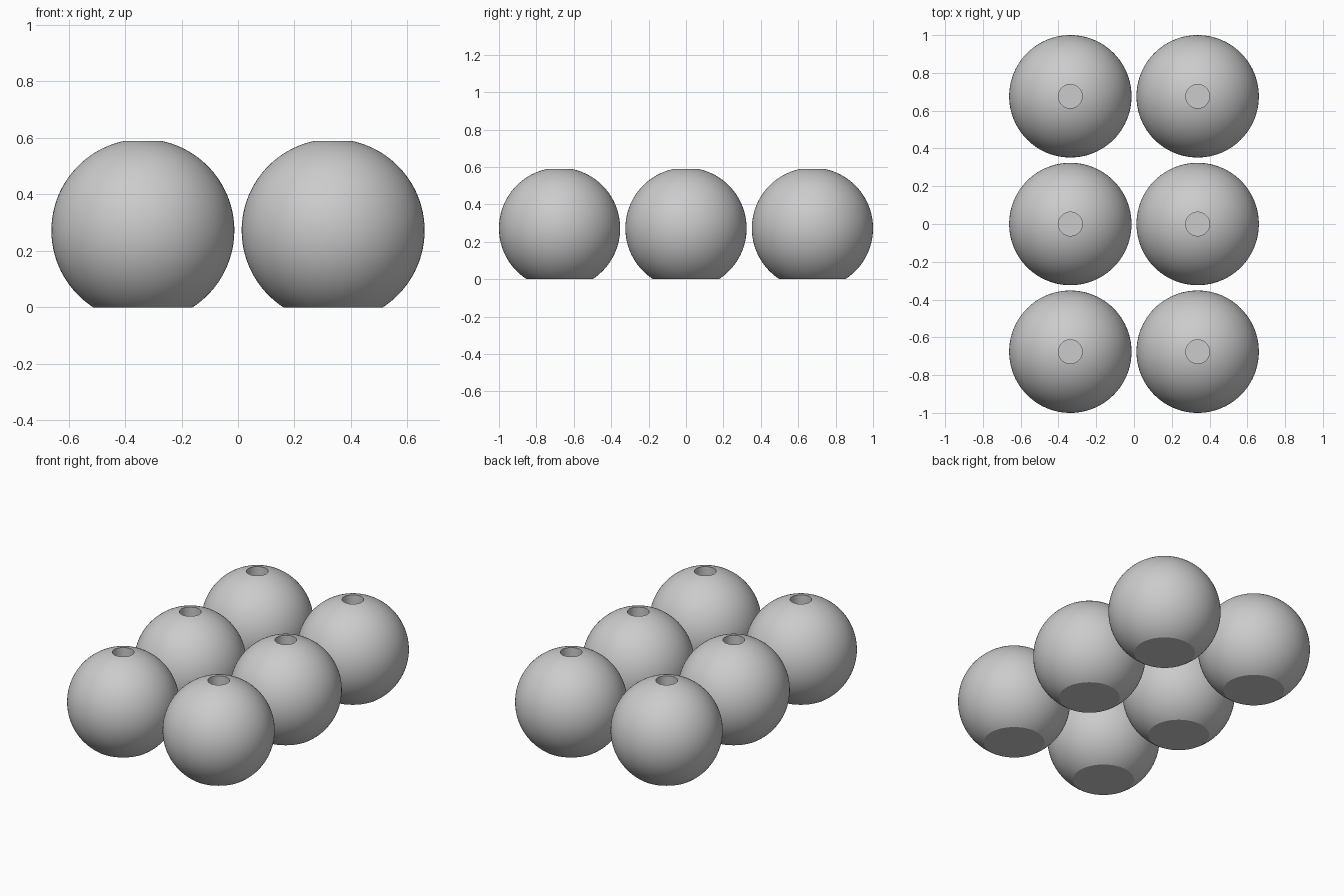
import bpy, bmesh, math

if "Cube" in bpy.data.objects:
    bpy.data.objects.remove(bpy.data.objects["Cube"])

RADIUS, CENTRE_Z = 0.324, 0.272
HOLE_RADIUS, HOLE_DEPTH = 0.063, 0.3
SPACING_X, SPACING_Y = 0.674, 0.676
SEGMENTS, RINGS = 96, 48

grey = bpy.data.materials.new("light_grey")
grey.use_nodes = True
colour = (0.6, 0.6, 0.6, 1)
grey.diffuse_color = colour
grey.node_tree.nodes["Principled BSDF"].inputs["Base Color"].default_value = colour

# Profile: flat base, spherical wall, then a blind hole down from the top
start = math.acos(CENTRE_Z / RADIUS)
end = math.pi - math.asin(HOLE_RADIUS / RADIUS)
profile = [(0, 0)]
for i in range(RINGS + 1):
    a = start + (end - start) * i / RINGS
    profile.append((RADIUS * math.sin(a), CENTRE_Z - RADIUS * math.cos(a)))
floor_z = profile[-1][1] - HOLE_DEPTH
profile += [(HOLE_RADIUS, floor_z), (0, floor_z)]

# Spin the profile into one ball
bm = bmesh.new()
verts = [bm.verts.new((r, 0, z)) for r, z in profile]
edges = [bm.edges.new(pair) for pair in zip(verts, verts[1:])]
bmesh.ops.spin(bm, geom=verts + edges, cent=(0, 0, 0), axis=(0, 0, 1),
               angle=math.tau, steps=SEGMENTS, use_merge=True)
bmesh.ops.remove_doubles(bm, verts=bm.verts, dist=0.0001)
bmesh.ops.recalc_face_normals(bm, faces=bm.faces)
mesh = bpy.data.meshes.new("ball")
bm.to_mesh(mesh)
bm.free()
mesh.materials.append(grey)

# Two columns of three balls sharing the mesh
for side, sx in (("right", -0.5), ("left", 0.5)):
    for row, sy in (("front", -1), ("middle", 0), ("back", 1)):
        ball = bpy.data.objects.new(f"{row}_{side}_ball", mesh)
        ball.location = (sx * SPACING_X, sy * SPACING_Y, 0)
        bpy.context.collection.objects.link(ball)

# Smooth wall with sharp rims
bpy.ops.object.select_all(action="DESELECT")
ball.select_set(True)
bpy.context.view_layer.objects.active = ball
bpy.ops.object.shade_smooth_by_angle(angle=math.radians(30))
